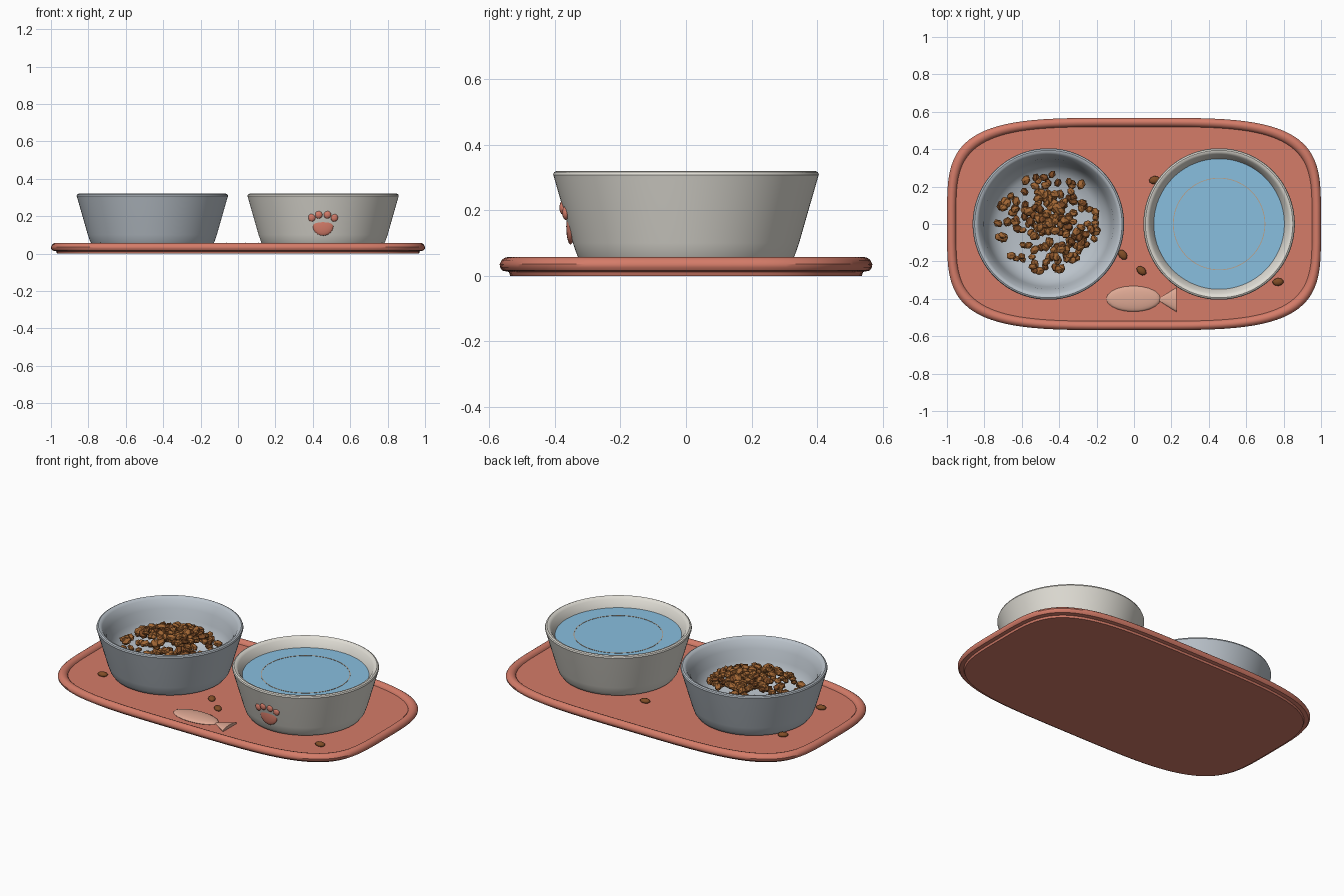
import bpy, bmesh, math, random
from mathutils import Matrix, Vector, Euler

if "Cube" in bpy.data.objects:
    bpy.data.objects.remove(bpy.data.objects["Cube"])

random.seed(7)


def material(name, rgb):
    m = bpy.data.materials.new(name)
    m.diffuse_color = (*rgb, 1)
    m.use_nodes = True
    m.node_tree.nodes["Principled BSDF"].inputs["Base Color"].default_value = m.diffuse_color
    return m


TERRACOTTA = material("terracotta", (0.66, 0.20, 0.14))
PEACH = material("peach", (0.74, 0.40, 0.30))
GREY = material("blue_grey", (0.49, 0.54, 0.59))
CREAM = material("cream", (0.74, 0.72, 0.66))
WATER = material("water_blue", (0.25, 0.52, 0.74))
TAN = material("tan", (0.50, 0.36, 0.25))
BROWN = material("kibble_brown", (0.36, 0.135, 0.035))
DARK = material("kibble_dark_brown", (0.22, 0.075, 0.02))


def finish(name, bm, mats, smooth=True):
    bmesh.ops.recalc_face_normals(bm, faces=bm.faces)
    me = bpy.data.meshes.new(name)
    bm.to_mesh(me)
    bm.free()
    ob = bpy.data.objects.new(name, me)
    bpy.context.collection.objects.link(ob)
    for m in mats:
        me.materials.append(m)
    if smooth:
        bpy.ops.object.select_all(action='DESELECT')
        ob.select_set(True)
        bpy.context.view_layer.objects.active = ob
        bpy.ops.object.shade_smooth_by_angle(angle=math.radians(35))
    return ob


def loft(name, rings, mat, cx=0, power=1.0, segs=96, closed=False):
    """Stack (rx, ry, z) rings; power 0.5 gives a squarish outline."""
    bm = bmesh.new()
    loops = []
    for rx, ry, z in rings:
        loop = []
        for i in range(segs):
            t = 2 * math.pi * (i + 0.5) / segs
            c, s = math.cos(t), math.sin(t)
            x = math.copysign(abs(c) ** power, c) * rx
            y = math.copysign(abs(s) ** power, s) * ry
            loop.append(bm.verts.new((cx + x, y, z)))
        loops.append(loop)
    pairs = list(zip(loops, loops[1:]))
    if closed:
        pairs.append((loops[-1], loops[0]))
    for a, b in pairs:
        for i in range(segs):
            j = (i + 1) % segs
            bm.faces.new((a[i], a[j], b[j], b[i]))
    if not closed:
        bm.faces.new(loops[0])
        bm.faces.new(loops[-1])
    return finish(name, bm, [mat])


def blob(bm, loc, size, rot=(0, 0, 0), index=0, detail=2):
    """Stretched ball added to a bmesh."""
    mtx = Matrix.LocRotScale(Vector(loc), Euler(rot), Vector(size))
    new = bmesh.ops.create_icosphere(bm, subdivisions=detail, radius=1, matrix=mtx)
    for f in {f for v in new['verts'] for f in v.link_faces}:
        f.material_index = index


# Mat: base plate, rounded raised rim and recessed floor
mat_profile = [(0.032, 0), (0.028, 0.012), (0.008, 0.016), (0.001, 0.026),
               (0, 0.036), (0.006, 0.048), (0.015, 0.055), (0.024, 0.057),
               (0.036, 0.053), (0.045, 0.044), (0.048, 0.035)]
loft("feeding_mat", [(1 - d, 0.568 - d, z) for d, z in mat_profile],
     TERRACOTTA, power=0.5)

# Two bowls with the same section
bowl_profile = [(0.30, 0.034), (0.318, 0.042), (0.331, 0.06), (0.345, 0.10),
                (0.40, 0.292), (0.405, 0.308), (0.402, 0.316), (0.394, 0.32),
                (0.383, 0.318), (0.373, 0.308), (0.348, 0.262), (0.336, 0.20),
                (0.312, 0.145), (0.27, 0.108), (0.20, 0.09), (0.08, 0.085)]
bowl_rings = [(r, r, z) for r, z in bowl_profile]
FOOD_X, WATER_X = -0.458, 0.455
loft("food_bowl", bowl_rings, GREY, FOOD_X)
loft("water_bowl", bowl_rings, CREAM, WATER_X)

# Water with a fine ripple ring
loft("water", [(0.343, 0.343, 0.25), (0.349, 0.349, 0.265)], WATER, WATER_X)
ripple = [(0.243, 0.264), (0.243, 0.2665), (0.247, 0.2665), (0.247, 0.264)]
loft("ripple_ring", [(r, r, z) for r, z in ripple], TAN, WATER_X, closed=True)

# Heap of kibble forming a low dome
bm = bmesh.new()
for i in range(210):
    u = random.random() ** 0.62
    r, a = 0.275 * u, random.uniform(0, 2 * math.pi)
    z = 0.195 + 0.08 * (1 - u * u) - random.uniform(0, 0.03)
    s = random.uniform(0.85, 1.2)
    blob(bm, (FOOD_X + r * math.cos(a), 0.01 + r * math.sin(a), z),
         (0.027 * s, 0.021 * s, 0.017 * s),
         [random.uniform(-0.6, 0.6), random.uniform(-0.6, 0.6), random.uniform(0, 6.28)],
         int(random.random() < 0.3), 1)
finish("kibble_heap", bm, [BROWN, DARK], smooth=False)

# Spilled kibble on the mat
bm = bmesh.new()
for x, y, turn in [(0.11, 0.235, 0.2), (-0.06, -0.165, -0.9), (0.04, -0.25, -0.7),
                   (0.77, -0.31, 0.1), (-0.735, -0.25, 0.2), (-0.765, 0.16, 0.5)]:
    blob(bm, (x, y, 0.044), (0.03, 0.021, 0.014), (0, 0, turn))
finish("spilled_kibble", bm, [DARK])

# Fish ornament: flat oval body and flared tail
bm = bmesh.new()
blob(bm, (-0.003, -0.40, 0.037), (0.145, 0.069, 0.016), detail=3)
finish("fish_body", bm, [PEACH])
bm = bmesh.new()
tail = Matrix.LocRotScale(Vector((0.178, -0.405, 0.038)), None, Vector((1, 1, 0.24))) \
    @ Matrix.Rotation(-math.pi / 2, 4, 'Y')
bmesh.ops.create_cone(bm, cap_ends=True, segments=20, radius1=0.066, radius2=0.002,
                      depth=0.10, matrix=tail)
finish("fish_tail", bm, [PEACH])

# Paw emblem on the front of the water bowl
bm = bmesh.new()
blob(bm, (WATER_X, -0.352, 0.15), (0.056, 0.013, 0.055), detail=3)
for dx, z in [(-0.06, 0.192), (-0.023, 0.208), (0.023, 0.208), (0.06, 0.192)]:
    wall = 0.345 + (z - 0.10) * 0.286
    blob(bm, (WATER_X + dx, -math.sqrt(wall ** 2 - dx ** 2), z), (0.02, 0.011, 0.022))
finish("paw_emblem", bm, [TERRACOTTA])
